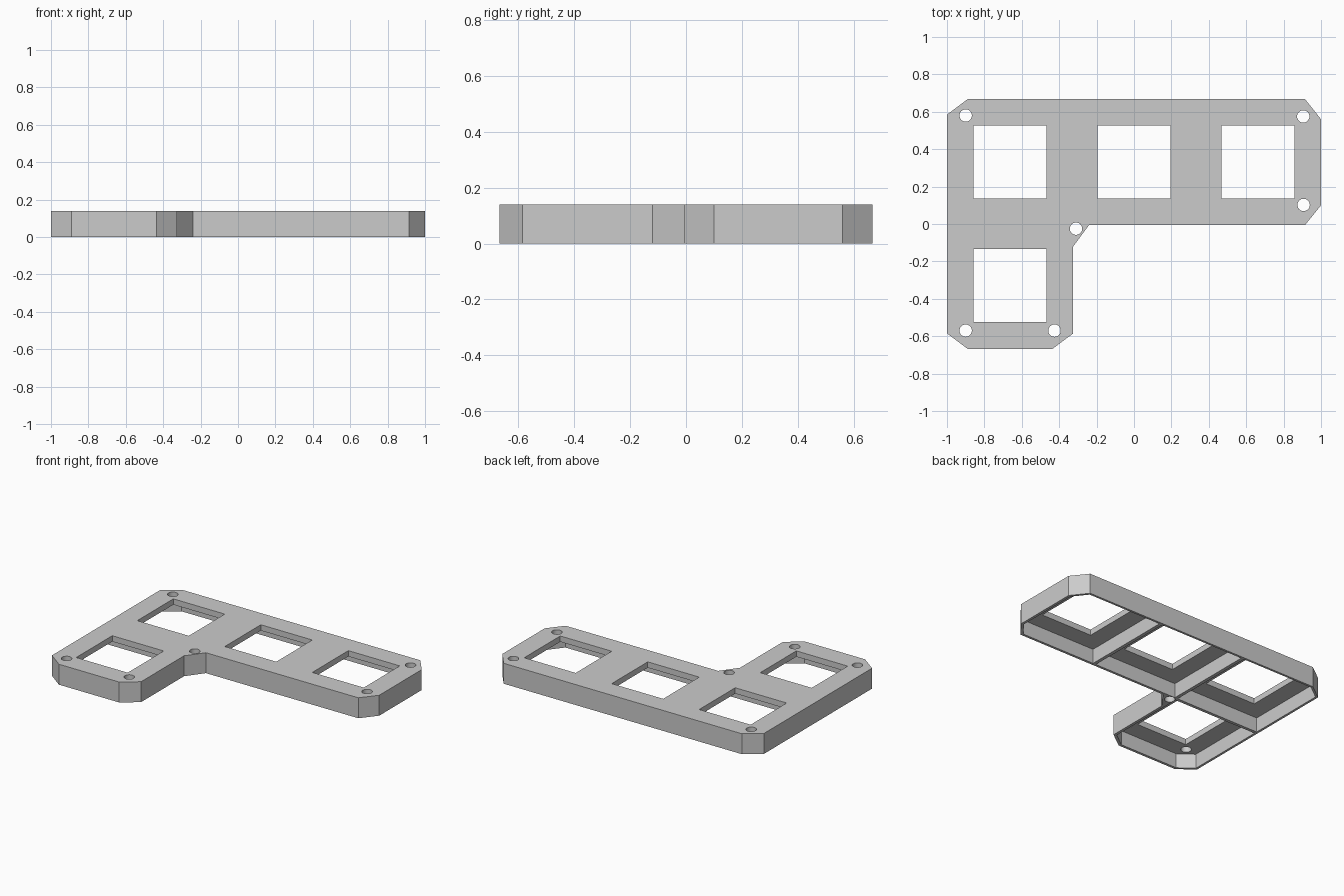
import bpy, bmesh, math

if "Cube" in bpy.data.objects:
    bpy.data.objects.remove(bpy.data.objects["Cube"], do_unlink=True)

HEIGHT, PLATE = 0.14, 0.04
WINDOW, POCKET = 0.39, 0.64
HOLE_RADIUS = 0.033

grey = bpy.data.materials.new("plain_grey")
grey.diffuse_color = (0.6, 0.6, 0.6, 1)
grey.use_nodes = True
grey.node_tree.nodes["Principled BSDF"].inputs["Base Color"].default_value = (0.6, 0.6, 0.6, 1)


def prisms(name, outlines, z0, z1):
    """One object holding an upright prism for every outline."""
    bm = bmesh.new()
    for outline in outlines:
        face = bm.faces.new([bm.verts.new((x, y, z0)) for x, y in outline])
        top = bmesh.ops.extrude_face_region(bm, geom=[face])["geom"]
        moved = [v for v in top if isinstance(v, bmesh.types.BMVert)]
        bmesh.ops.translate(bm, verts=moved, vec=(0, 0, z1 - z0))
    bmesh.ops.recalc_face_normals(bm, faces=bm.faces)
    mesh = bpy.data.meshes.new(name)
    bm.to_mesh(mesh)
    bm.free()
    mesh.materials.append(grey)
    obj = bpy.data.objects.new(name, mesh)
    bpy.context.collection.objects.link(obj)
    return obj


def rectangle(centre, size, cuts={}):
    """Square outline; cuts maps a corner (sx, sy) to its chamfer (dx, dy)."""
    points, h = [], size / 2
    for sx, sy in ((-1, -1), (1, -1), (1, 1), (-1, 1)):
        x, y = centre[0] + sx * h, centre[1] + sy * h
        if (sx, sy) in cuts:
            dx, dy = cuts[sx, sy]
            pair = [(x - sx * dx, y), (x, y - sy * dy)]
            points += pair if sx * sy < 0 else pair[::-1]
        else:
            points.append((x, y))
    return points


def circle(centre):
    return [(centre[0] + HOLE_RADIUS * math.cos(a), centre[1] + HOLE_RADIUS * math.sin(a))
            for a in (math.tau * i / 32 for i in range(32))]


# L-shaped body with chamfered corners
body = prisms("switch_frame", [[
    (-0.89, -0.667), (-0.435, -0.667), (-0.325, -0.585), (-0.325, -0.12),
    (-0.24, -0.005), (0.915, -0.005), (1, 0.1), (1, 0.56),
    (0.915, 0.667), (-0.89, 0.667), (-1, 0.585), (-1, -0.585)]], 0, HEIGHT)

# Hollow cells on the underside, chamfered where they meet an outer corner
flat, steep = (0.098, 0.073), (0.076, 0.096)
cells = {
    (-0.664, 0.332): {(-1, 1): flat},
    (-0.001, 0.332): {},
    (0.662, 0.332): {(1, 1): steep, (1, -1): steep},
    (-0.664, -0.329): {(-1, -1): flat, (1, -1): flat},
}
pockets = prisms("pocket_cutter",
                 [rectangle(c, POCKET, cuts) for c, cuts in cells.items()],
                 -0.1, HEIGHT - PLATE)

# Square windows and round screw holes through the plate
screws = [(-0.9, 0.58), (0.905, 0.575), (0.907, 0.102),
          (-0.31, -0.025), (-0.9, -0.57), (-0.425, -0.57)]
openings = prisms("opening_cutter",
                  [rectangle(c, WINDOW) for c in cells] + [circle(s) for s in screws],
                  -0.2, HEIGHT + 0.1)

for cutter in (pockets, openings):
    cutter.hide_render = True
    mod = body.modifiers.new(cutter.name, "BOOLEAN")
    mod.operation, mod.solver, mod.object = "DIFFERENCE", "EXACT", cutter

# Bake the cuts and drop the cutters
depsgraph = bpy.context.evaluated_depsgraph_get()
result = bpy.data.meshes.new_from_object(body.evaluated_get(depsgraph))
body.modifiers.clear()
body.data = result
for cutter in (pockets, openings):
    bpy.data.objects.remove(cutter, do_unlink=True)

# Smooth the hole walls only
bpy.ops.object.select_all(action="DESELECT")
body.select_set(True)
bpy.context.view_layer.objects.active = body
bpy.ops.object.shade_smooth_by_angle(angle=math.radians(30))
